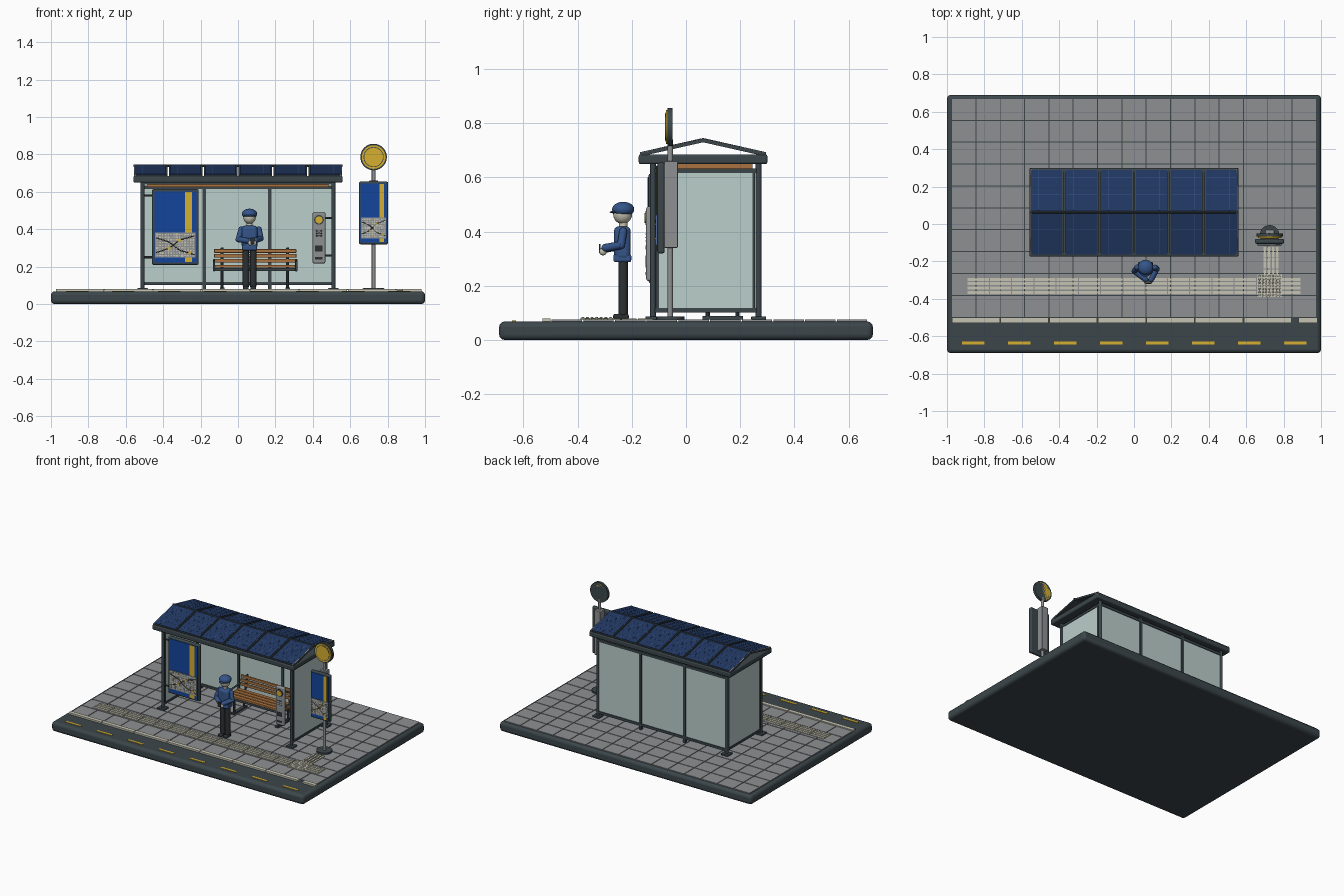
import bpy, bmesh, math, random
from mathutils import Matrix, Vector

random.seed(4)
cube = bpy.data.objects.get("Cube")
if cube:
    bpy.data.objects.remove(cube, do_unlink=True)


def material(name, r, g, b):
    m = bpy.data.materials.new(name)
    m.use_nodes = True
    m.diffuse_color = (r, g, b, 1)
    m.node_tree.nodes["Principled BSDF"].inputs["Base Color"].default_value = (r, g, b, 1)
    return m


slate = material("dark slate", .045, .062, .07)
grey = material("paving grey", .27, .28, .29)
cream = material("cream", .56, .55, .45)
glass = material("pale glass", .5, .62, .59)
blue = material("poster blue", .006, .06, .33)
navy = material("solar navy", .015, .038, .12)
denim = material("jacket blue", .035, .09, .25)
yellow = material("yellow", .66, .43, .03)
wood = material("warm wood", .4, .17, .05)
charcoal = material("charcoal", .025, .03, .033)


def finish(name, bm, mat, bevel=0):
    me = bpy.data.meshes.new(name)
    bm.to_mesh(me)
    bm.free()
    me.materials.append(mat)
    me.polygons.foreach_set("use_smooth", [True] * len(me.polygons))
    me.set_sharp_from_angle(angle=math.radians(35))
    ob = bpy.data.objects.new(name, me)
    bpy.context.collection.objects.link(ob)
    if bevel:
        mod = ob.modifiers.new("rounded edges", "BEVEL")
        mod.width, mod.segments = bevel, 3
    return ob


def boxes(name, mat, items, bevel=0, matrix=Matrix()):
    """One object made of boxes, each given as (centre, size)."""
    bm = bmesh.new()
    for centre, size in items:
        bmesh.ops.create_cube(bm, size=1, matrix=matrix @ Matrix.Translation(centre) @ Matrix.Diagonal((*size, 1)))
    return finish(name, bm, mat, bevel)


def add_rod(bm, a, b, r, sides):
    a, b = Vector(a), Vector(b)
    turn = (b - a).to_track_quat("Z", "Y").to_matrix().to_4x4()
    bmesh.ops.create_cone(bm, cap_ends=True, segments=sides, radius1=r, radius2=r,
                          depth=(b - a).length, matrix=Matrix.Translation((a + b) / 2) @ turn)


def rods(name, mat, pairs, r, sides=16):
    bm = bmesh.new()
    for a, b in pairs:
        add_rod(bm, a, b, r, sides)
    return finish(name, bm, mat)


def balls(name, mat, centres, scale, seg=16):
    bm = bmesh.new()
    for c in centres:
        bmesh.ops.create_uvsphere(bm, u_segments=seg, v_segments=seg // 2, radius=1,
                                  matrix=Matrix.Translation(c) @ Matrix.Diagonal((*scale, 1)))
    return finish(name, bm, mat)


def limb(name, mat, points, r):
    bm = bmesh.new()
    for a, b in zip(points, points[1:]):
        add_rod(bm, a, b, r, 12)
    for p in points:
        bmesh.ops.create_uvsphere(bm, u_segments=12, v_segments=8, radius=r, matrix=Matrix.Translation(p))
    return finish(name, bm, mat)


# Ground: road slab, paving, kerb and lane dashes
boxes("base_slab", slate, [((0, 0, .034), (2, 1.38, .068))], .02)
boxes("paving_tiles", grey, [((.13 * i - .91, .117 * j - .44, .069), (.125, .112, .012))
                             for i in range(15) for j in range(10)])
boxes("kerb", cream, [((.26 * i - .845, -.515, .068), (.256, .028, .024)) for i in range(7)]
      + [((.93, -.515, .068), (.1, .028, .024))])
boxes("lane_dashes", yellow, [((.246 * i - .86, -.635, .069), (.12, .016, .004)) for i in range(8)])

# Tactile guide path
boxes("guide_ribs", cream, [((.119 * i - .833, .023 * j - .365, .077), (.114, .016, .006))
                            for i in range(15) for j in range(4)])
boxes("guide_spur", cream, [((.7 + .022 * i, -.15 - .06 * j, .077), (.014, .056, .006))
                            for i in range(4) for j in range(3)])
boxes("warning_plate", cream, [((.725, -.33, .078), (.13, .12, .007))])
balls("warning_studs", cream, [((.671 + .018 * i, -.381 + .017 * j, .081))
                               for i in range(7) for j in range(7)], (.006, .006, .004), 8)

# Shelter frame
corners = [(sx * .51, y) for sx in (-1, 1) for y in (-.122, .268)]
rods("corner_posts", slate, [((x, y, .075), (x, y, .66)) for x, y in corners], .011)
boxes("post_feet", slate, [((x, y, .081), (.055, .055, .012)) for x, y in corners], .003)
boxes("rear_mullions", slate, [((x, .268, .36), (.018, .02, .58)) for x in (-.18, .17)])
boxes("rear_rails", slate, [((0, .268, z), (1.02, .018, .018)) for z in (.11, .625)])
boxes("side_rails", slate, [((s * .51, .073, z), (.016, .39, .016)) for s in (-1, 1) for z in (.11, .625)])
boxes("side_stiles", slate, [((s * .51, y, .365), (.014, .01, .52)) for s in (-1, 1) for y in (-.105, .25)])
boxes("rear_glass", glass, [((x, .268, .367), (w, .008, .5)) for x, w in ((-.345, .31), (-.005, .33), (.34, .32))])
boxes("side_glass", glass, [((s * .51, .073, .367), (.008, .345, .5)) for s in (-1, 1)])

# Roof tray, soffit and gable rafters
boxes("roof_tray", slate, [((0, .063, .667), (1.12, .475, .036))], .008)
boxes("wood_soffit", wood, [((0, .07, .638), (.97, .35, .022))])
boxes("front_header", slate, [((0, -.122, .646), (1.02, .018, .014))])
ridge = Vector((0, .063, .742))
rods("gable_rafters", grey, [((s * .55, .063, .738), (s * .55, .063 + t * .232, .687))
                             for s in (-1, 1) for t in (-1, 1)], .006, 8)
rods("ridge_cap", slate, [((-.56, .063, .74), (.56, .063, .74))], .006, 8)

# Solar panels: framed slabs on both slopes with fine cell lines
slope = math.atan2(.053, .235)
run = .238
for side, label in ((-1, "front"), (1, "rear")):
    tilt = Matrix.Translation(ridge) @ Matrix.Rotation(-side * slope, 4, "X")
    frames, cells, lines = [], [], []
    for i in range(6):
        x, mid = (i - 2.5) * .187, side * run / 2
        frames.append(((x, mid, -.006), (.179, run, .012)))
        cells.append(((x, mid, .001), (.167, run - .014, .004)))
        for k in range(1, 5):
            lines.append(((x, side * run * k / 5, .003), (.16, .0015, .001)))
        for k in (-1, 0, 1):
            lines.append(((x + k * .042, mid, .003), (.001, run - .02, .001)))
    boxes(label + "_panel_frames", slate, frames, 0, tilt)
    boxes(label + "_solar_cells", navy, cells, 0, tilt)
    boxes(label + "_cell_lines", denim, lines, 0, tilt)


def poster(name, x, y, z, w, h):
    """Framed poster facing -y with a stripe and a street map."""
    boxes(name + "_frame", slate, [((x, y, z), (w, .026, h))], .008)
    front = y - .014
    boxes(name + "_sheet", blue, [((x, front, z), (w * .9, .004, h * .94))])
    boxes(name + "_stripe", yellow, [((x + w * .28, front - .002, z), (w * .15, .004, h * .93))])
    mz, mw, mh = z - h * .24, w * .86, h * .33
    boxes(name + "_map", grey, [((x, front - .004, mz), (mw, .004, mh))])
    blocks = [((x + mw * (i - 6.5) / 14.5, front - .006, mz + mh * (j - 4) / 9.5),
               (mw * random.uniform(.025, .06), .002, mh * random.uniform(.03, .09)))
              for i in range(14) for j in range(9)]
    boxes(name + "_map_blocks", cream, blocks)
    f = front - .007
    knots = [(-.48, .3), (-.15, .12), (.1, -.2), (.48, -.38)]
    streets = []
    for flip in (1, -1):
        path = [(x + mw * u, f, mz + flip * mh * v) for u, v in knots]
        streets += list(zip(path, path[1:]))
    rods(name + "_map_streets", charcoal, streets, w * .009, 6)
    boxes(name + "_map_stops", yellow, [((x + mw * u, f - .001, mz + mh * v), (w * .06, .004, w * .06))
                                        for u, v in ((-.15, -.12), (.1, .2), (.36, -.3))])


poster("shelter_poster", -.335, -.125, .412, .25, .405)
rods("poster_brackets", slate, [((-.51, -.122, z), (-.45, -.122, z)) for z in (.25, .58)], .006, 8)

# Help point by the other front post
boxes("help_point", grey, [((.433, -.134, .355), (.068, .026, .275))], .008)
rods("help_button_rim", slate, [((.433, -.146, .45), (.433, -.15, .45))], .026, 24)
rods("help_button", yellow, [((.433, -.148, .45), (.433, -.154, .45))], .019, 24)
balls("speaker_holes", charcoal, [(.421 + .012 * i, -.147, .365 + .013 * j)
                                  for i in range(3) for j in range(3)], (.004, .002, .004), 8)
boxes("help_screen", charcoal, [((.433, -.147, .297), (.04, .004, .03)), ((.433, -.147, .245), (.04, .004, .012))])
rods("help_brackets", slate, [((.46, -.124, z), (.51, -.122, z)) for z in (.26, .46)], .006, 8)

# Bench
boxes("bench_seat", wood, [((.092, .075 + .034 * i, .202), (.44, .028, .014)) for i in range(4)], .003)
boxes("bench_back", wood, [((.092, .208 + .006 * i, .232 + .026 * i), (.44, .012, .02)) for i in range(3)], .003)
boxes("bench_rails", slate, [((.092, y, .186), (.45, .012, .016)) for y in (.07, .18)])
boxes("bench_feet", slate, [((x, .135, .082), (.024, .15, .012)) for x in (-.085, .265)])
rods("bench_legs", slate, [((x, y, .08), (x, y, .19)) for x in (-.085, .265) for y in (.08, .19)]
     + [((x, .2, .18), (x, .23, .3)) for x in (-.085, .265)], .008, 10)
for x in (-.128, .312):
    limb("bench_armrest", slate, [(x, .06, .18), (x, .06, .225), (x, .2, .235)], .006)

# Stop sign pole
sx, sy = .725, -.058
rods("sign_foot", slate, [((sx, sy, .074), (sx, sy, .087))], .052, 32)
rods("sign_pole", grey, [((sx, sy, .08), (sx, sy, .74))], .01)
boxes("sign_spine", grey, [((sx, -.055, .5), (.05, .05, .32))], .004)
poster("sign_poster", sx, -.092, .487, .155, .335)
for name, mat, r, depth in (("sign_disc", slate, .071, .068), ("sign_disc_yellow", yellow, .063, .074),
                            ("sign_disc_ring", slate, .054, .075), ("sign_disc_centre", yellow, .05, .077)):
    rods(name, mat, [((sx, -.05, .786), (sx, -depth, .786))], r, 40)

# Waiting person
px, py = .062, -.232
for s, label in ((-1, "right"), (1, "left")):
    limb(label + "_leg", charcoal, [(px + s * .02, py, .285), (px + s * .019, py, .1)], .018)
    boxes(label + "_shoe", charcoal, [((px + s * .02, py - .008, .086), (.03, .058, .02))], .007)
boxes("jacket", denim, [((px, py - .003, .357), (.084, .062, .125))], .018)
boxes("jacket_hem", denim, [((px, py - .003, .302), (.08, .066, .03))], .008)
limb("right_arm", denim, [(px - .045, py, .4), (px - .06, py - .02, .345), (px, py - .065, .337)], .015)
limb("left_arm", denim, [(px + .05, py, .4), (px + .06, py - .008, .35), (px + .03, py - .065, .34)], .015)
balls("hands", cream, [(px + .004, py - .075, .326), (px + .026, py - .074, .326)], (.012, .014, .014))
boxes("phone", charcoal, [((px + .015, py - .086, .338), (.02, .005, .034))])
rods("neck", cream, [((px, py, .41), (px, py, .445))], .016)
balls("head", cream, [(px, py - .002, .464)], (.033, .035, .036), 24)
balls("cap", denim, [(px, py, .482)], (.041, .041, .028), 24)
balls("cap_brim", denim, [(px, py - .03, .472)], (.028, .02, .005))
